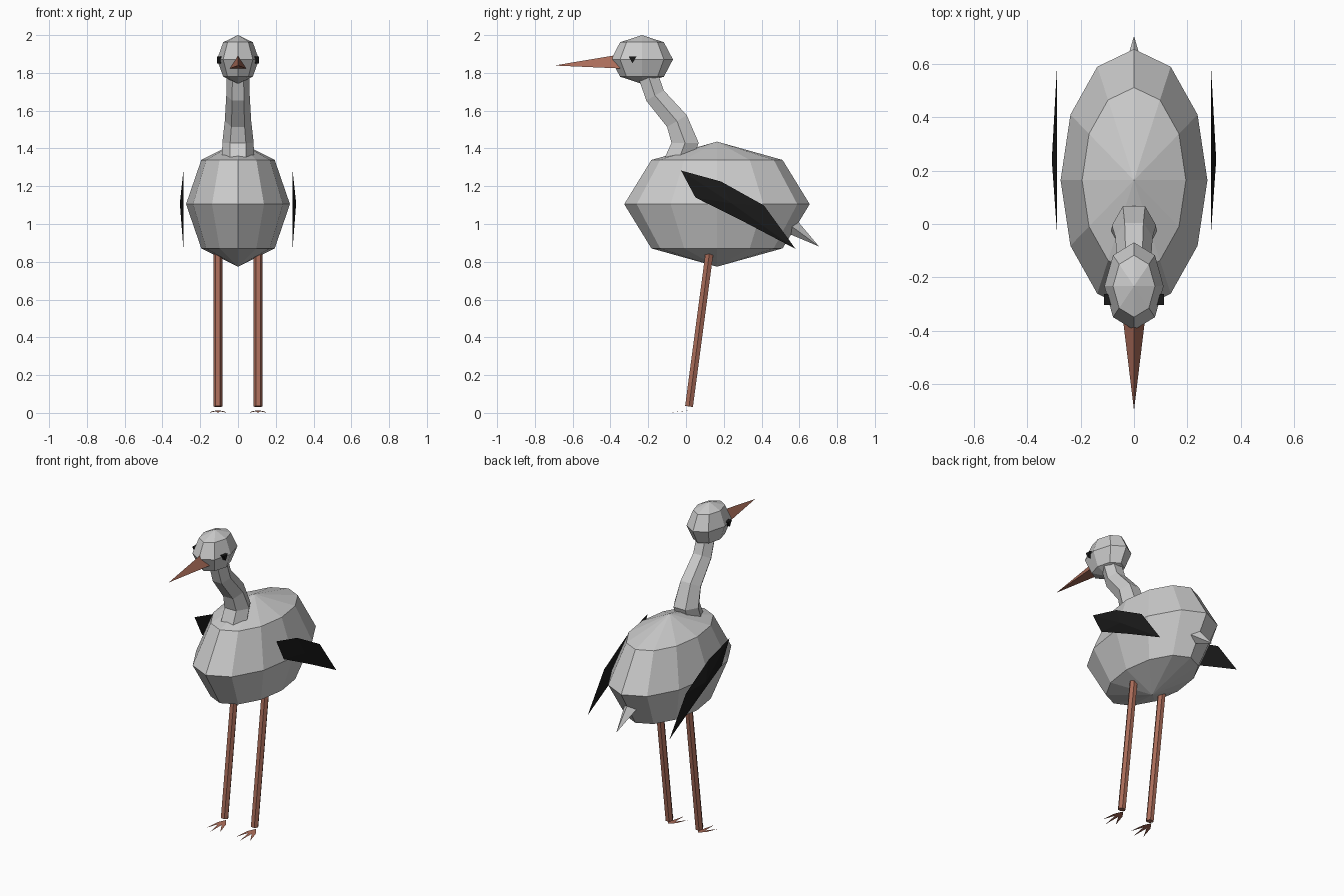
import bpy, bmesh, math
from mathutils import Vector

if "Cube" in bpy.data.objects:
    bpy.data.objects.remove(bpy.data.objects["Cube"])


def material(name, color):
    m = bpy.data.materials.new(name)
    m.diffuse_color = color
    m.use_nodes = True
    m.node_tree.nodes["Principled BSDF"].inputs["Base Color"].default_value = m.diffuse_color
    return m


BROWN = material("brown", (0.40, 0.15, 0.10, 1))
BLACK = material("black", (0.01, 0.01, 0.01, 1))


def finish(name, bm, mat=None, mirror=False):
    bmesh.ops.recalc_face_normals(bm, faces=bm.faces)
    mesh = bpy.data.meshes.new(name)
    bm.to_mesh(mesh)
    bm.free()
    ob = bpy.data.objects.new(name, mesh)
    bpy.context.collection.objects.link(ob)
    if mat:
        mesh.materials.append(mat)
    if mirror:
        mod = ob.modifiers.new("mirror", 'MIRROR')
        mod.use_clip = False
        mod.use_mirror_merge = False
    return ob


def ellipsoid(name, center, radii, segments):
    bm = bmesh.new()
    bmesh.ops.create_uvsphere(bm, u_segments=segments, v_segments=4, radius=1)
    bmesh.ops.scale(bm, vec=radii, verts=bm.verts)
    bmesh.ops.translate(bm, vec=center, verts=bm.verts)
    return finish(name, bm)


def loft(name, path, sides, phase=0, mat=None, mirror=False):
    """Polygonal tube through (point, radius) pairs; radius 0 makes a tip."""
    bm = bmesh.new()
    pts = [Vector(p) for p, r in path]
    rings = []
    for i, (p, r) in enumerate(path):
        t = Vector()
        if i > 0:
            t += (pts[i] - pts[i - 1]).normalized()
        if i < len(pts) - 1:
            t += (pts[i + 1] - pts[i]).normalized()
        t.normalize()
        u = Vector((0, 1, 0)) if abs(t.x) > 0.9 else Vector((1, 0, 0))
        w = t.cross(u)
        if r == 0:
            rings.append([bm.verts.new(pts[i])] * sides)
            continue
        angles = [math.radians(phase) + 2 * math.pi * k / sides for k in range(sides)]
        rings.append([bm.verts.new(pts[i] + r * (u * math.cos(a) + w * math.sin(a)))
                      for a in angles])
    for a, b in zip(rings, rings[1:]):
        for k in range(sides):
            n = (k + 1) % sides
            quad = list(dict.fromkeys((a[k], a[n], b[n], b[k])))
            bm.faces.new(quad)
    for ring in (rings[0], rings[-1]):
        if ring[0] is not ring[1]:
            bm.faces.new(ring)
    return finish(name, bm, mat, mirror)


# Body and head
ellipsoid("body", (0, 0.164, 1.105), (0.275, 0.491, 0.331), 12)
ellipsoid("head", (0, -0.233, 1.871), (0.111, 0.164, 0.129), 8)

# Curved neck
loft("neck", [((0, -0.05, 1.31), 0.085), ((0, -0.005, 1.43), 0.083),
              ((0, -0.048, 1.545), 0.070), ((0, -0.164, 1.68), 0.062),
              ((0, -0.205, 1.80), 0.060)], 6)

# Beak, tail and eyes
loft("beak", [((0, -0.35, 1.848), 0.049), ((0, -0.698, 1.839), 0)], 3, 90, BROWN)
loft("tail", [((0, 0.503, 1.029), 0.06), ((0, 0.704, 0.881), 0)], 4)
loft("eyes", [((0.085, -0.283, 1.874), 0.023), ((0.112, -0.283, 1.874), 0.023)],
     3, -90, BLACK, True)

# Wings: flat outline with a slightly raised outer centre
outline = [(-0.026, 1.283), (0.185, 1.225), (0.413, 1.098),
           (0.580, 0.868), (0.31, 1.01), (0.05, 1.14)]
bm = bmesh.new()
rim = [bm.verts.new((0.289, y, z)) for y, z in outline]
peak = bm.verts.new((0.308, 0.24, 1.11))
bm.faces.new(rim)
for i in range(6):
    bm.faces.new((rim[i], rim[(i + 1) % 6], peak))
finish("wings", bm, BLACK, True)

# Legs
loft("legs", [((0.106, 0.016, 0.034), 0.024), ((0.106, 0.131, 0.90), 0.024)],
     6, 0, BROWN, True)

# Feet: three thin flat toes each
bm = bmesh.new()
heel = Vector((0.106, 0.03, 0.014))
for dx, dy in ((-0.05, -0.13), (0, -0.16), (0.05, -0.13)):
    d = Vector((dx, dy, -0.014))
    side = Vector((-dy, dx, 0)).normalized() * 0.012
    mid = heel + d * 0.35
    bm.faces.new([bm.verts.new(p) for p in (heel, mid - side, heel + d, mid + side)])
finish("feet", bm, BROWN, True)
